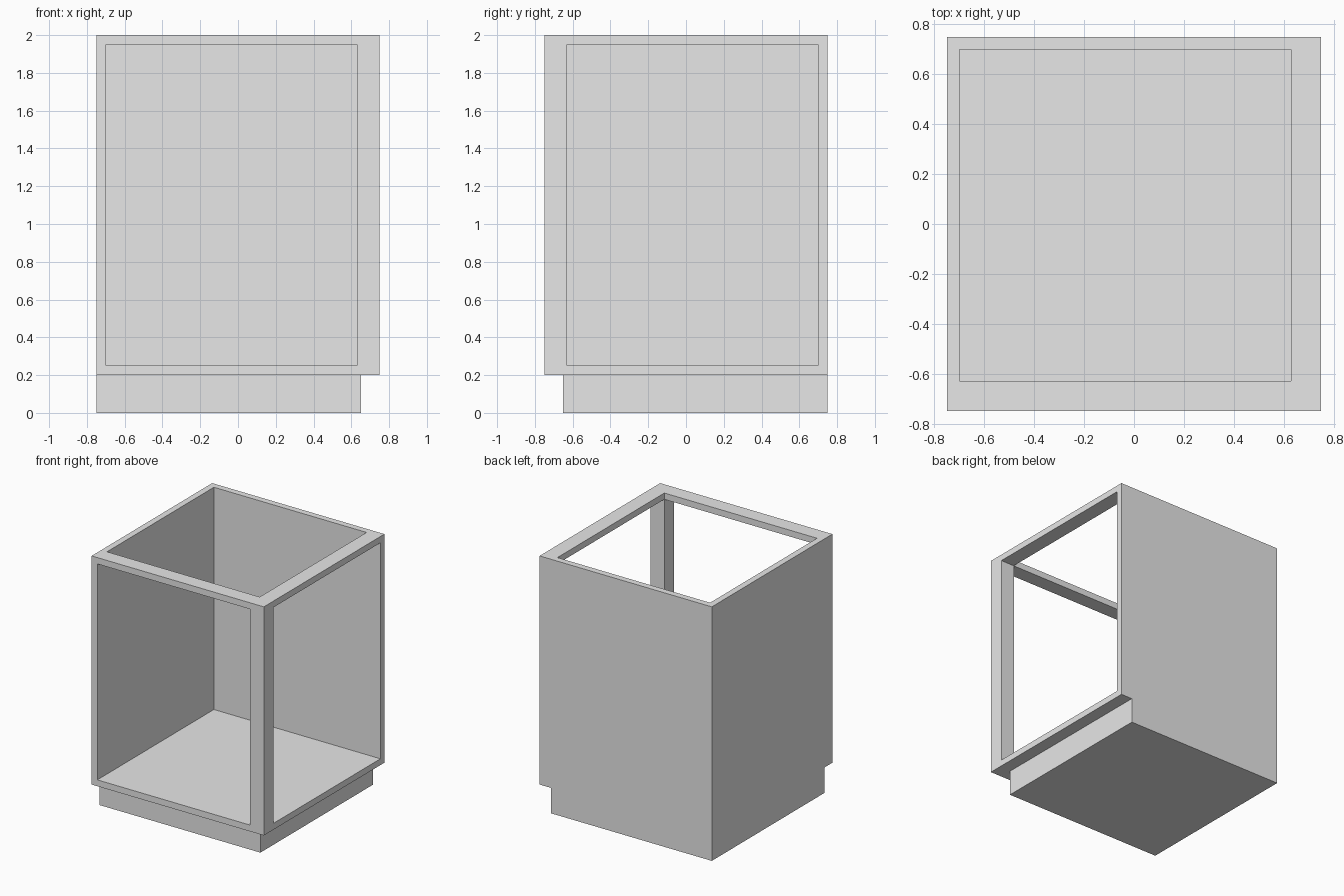
import bpy

cube = bpy.data.objects.get("Cube")
if cube:
    bpy.data.objects.remove(cube, do_unlink=True)

OUT, WALL, POST = 0.75, 0.05, 0.12      # half width, panel and post thickness
BASE, TOP, RECESS = 0.2, 2.0, 0.1       # plinth height, full height, toe recess
FAR = OUT + 0.1                         # cutters reach past the outside

grey = bpy.data.materials.new("light grey")
grey.use_nodes = True
grey.diffuse_color = (0.8, 0.8, 0.8, 1)
grey.node_tree.nodes["Principled BSDF"].inputs["Base Color"].default_value = (0.8, 0.8, 0.8, 1)


def box(name, lo, hi):
    """Box between two opposite corners."""
    bpy.ops.mesh.primitive_cube_add(size=1)
    ob = bpy.context.object
    ob.name = name
    for v in ob.data.vertices:
        v.co = [b if c > 0 else a for a, b, c in zip(lo, hi, v.co)]
    ob.data.materials.append(grey)
    return ob


def combine(target, tool, operation):
    """Apply a boolean and remove the tool object."""
    mod = target.modifiers.new(operation.title(), "BOOLEAN")
    mod.operation = operation
    mod.solver = "EXACT"
    mod.object = tool
    bpy.context.view_layer.objects.active = target
    bpy.ops.object.modifier_apply(modifier=mod.name)
    bpy.data.objects.remove(tool, do_unlink=True)


# Cabinet shell on a plinth set back on the two open sides
cabinet = box("cabinet_frame", (-OUT, -OUT, BASE), (OUT, OUT, TOP))
plinth = box("plinth", (-OUT, -OUT + RECESS, 0), (OUT - RECESS, OUT, BASE))
combine(cabinet, plinth, "UNION")

# Inner space, open at the top, then the front and left side openings
wall, post = OUT - WALL, OUT - POST
floor, rail = BASE + WALL, TOP - WALL
openings = {
    "top_opening": ((-wall, -post, floor), (post, wall, TOP + 0.1)),
    "front_opening": ((-wall, -FAR, floor), (post, 0, rail)),
    "side_opening": ((0, -post, floor), (FAR, wall, rail)),
}
for name, (lo, hi) in openings.items():
    cutter = box(name, lo, hi)
    cutter.hide_render = True
    combine(cabinet, cutter, "DIFFERENCE")
